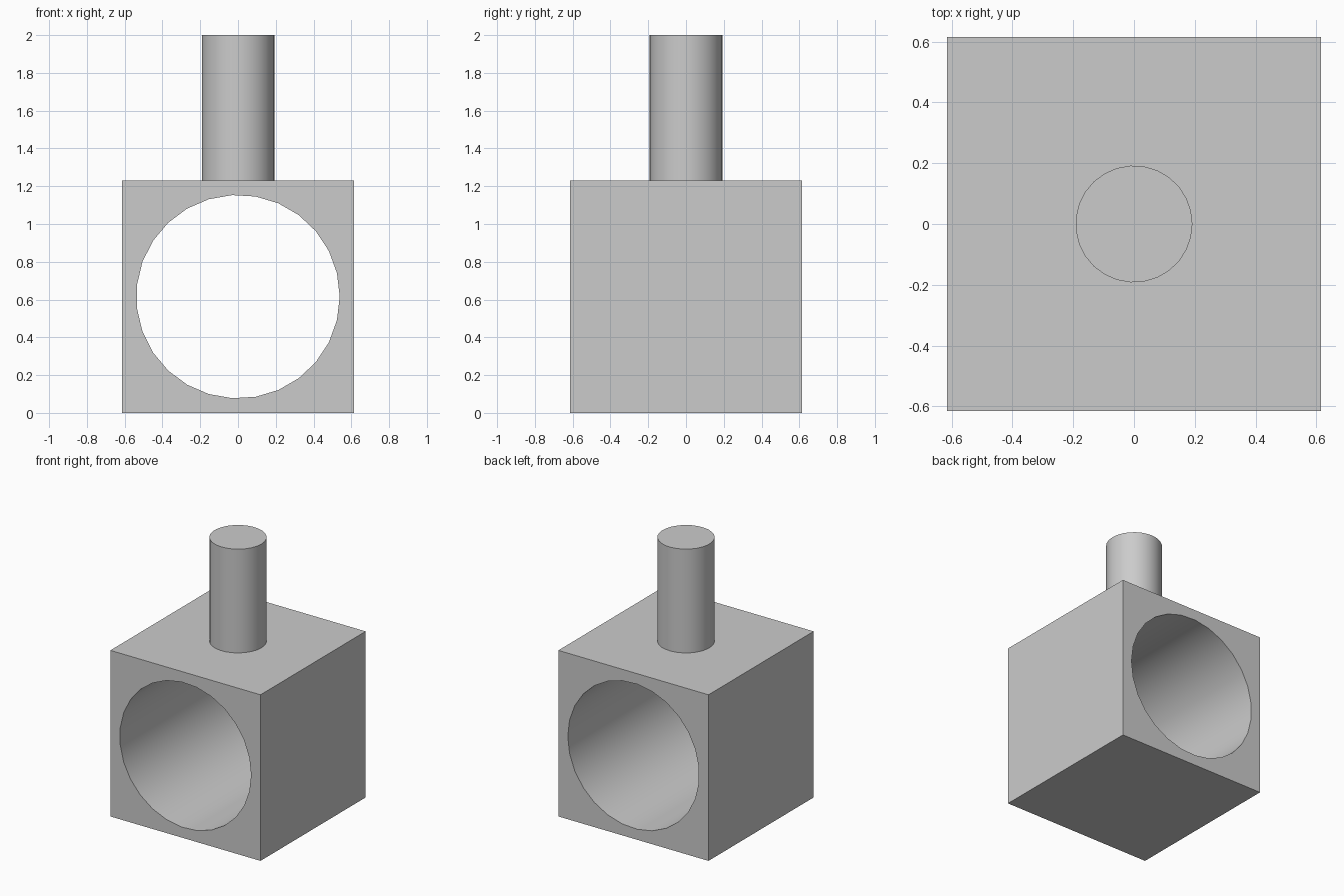
import bpy
import bmesh
from math import pi, radians
from mathutils import Matrix

if "Cube" in bpy.data.objects:
    bpy.data.objects.remove(bpy.data.objects["Cube"], do_unlink=True)

U = 1 / 13          # design unit: the block is 16 units wide, the whole 26 tall
SIDES = 27
BLOCK = 16 * U

grey = bpy.data.materials.new("light grey")
grey.use_nodes = True
grey.diffuse_color = (0.6, 0.6, 0.6, 1)
grey.node_tree.nodes["Principled BSDF"].inputs["Base Color"].default_value = (0.6, 0.6, 0.6, 1)


def finish(name, bm):
    mesh = bpy.data.meshes.new(name)
    bm.to_mesh(mesh)
    bm.free()
    mesh.materials.append(grey)
    obj = bpy.data.objects.new(name, mesh)
    bpy.context.collection.objects.link(obj)
    return obj


def cylinder(name, radius, length, matrix):
    # The first corner of the round section points to +x
    bm = bmesh.new()
    bmesh.ops.create_cone(bm, cap_ends=True, segments=SIDES, radius1=radius,
                          radius2=radius, depth=length,
                          matrix=matrix @ Matrix.Rotation(-pi / 2, 4, "Z"))
    return finish(name, bm)


def select_only(obj):
    bpy.ops.object.select_all(action="DESELECT")
    obj.select_set(True)
    bpy.context.view_layer.objects.active = obj


# Cubic block
bm = bmesh.new()
bmesh.ops.create_cube(bm, size=BLOCK, matrix=Matrix.Translation((0, 0, BLOCK / 2)))
block = finish("block", bm)

# Round bore straight through from front to back
cutter = cylinder("bore_cutter", 7 * U, BLOCK * 1.5,
                  Matrix.Translation((0, 0, BLOCK / 2)) @ Matrix.Rotation(pi / 2, 4, "X"))
cutter.hide_render = True
bore = block.modifiers.new("bore", "BOOLEAN")
bore.operation = "DIFFERENCE"
bore.solver = "EXACT"
bore.object = cutter
select_only(block)
bpy.ops.object.modifier_apply(modifier=bore.name)
bpy.data.objects.remove(cutter, do_unlink=True)

# Upright post, set slightly into the block
sink = 0.5 * U
height = 10 * U + sink
post = cylinder("post", 2.5 * U, height,
                Matrix.Translation((0, 0, BLOCK - sink + height / 2)))

for obj in (block, post):
    select_only(obj)
    bpy.ops.object.shade_smooth_by_angle(angle=radians(30))
